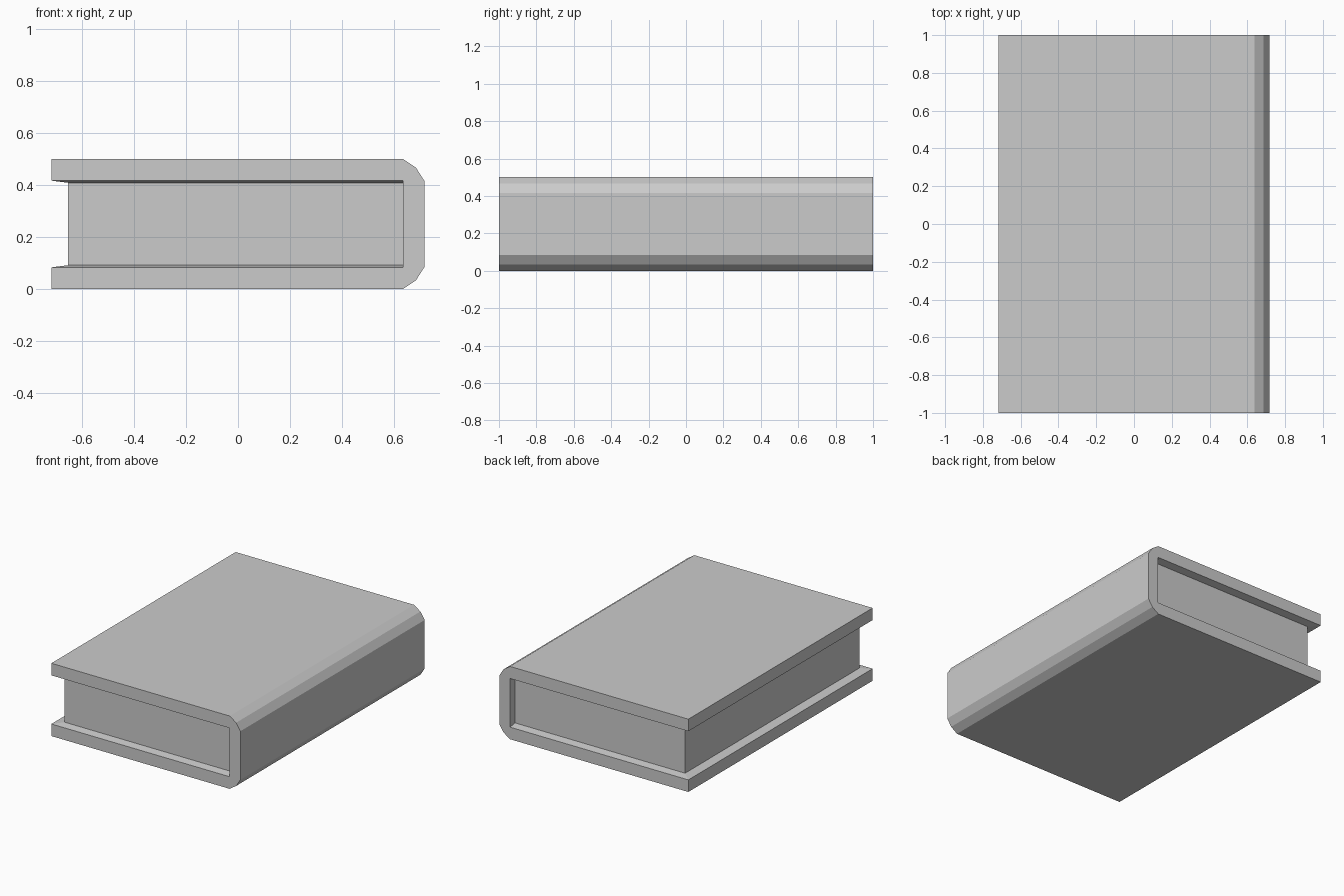
import bpy, bmesh
from math import copysign

if "Cube" in bpy.data.objects:
    bpy.data.objects.remove(bpy.data.objects["Cube"])

LEFT, RIGHT, INNER_X = -0.718, 0.718, 0.637   # cover extents and inner spine wall
PAGE_LEFT, PAGE_Y = -0.655, 0.945             # recessed page block


def finish(name, bm):
    bmesh.ops.recalc_face_normals(bm, faces=bm.faces[:])
    mesh = bpy.data.meshes.new(name)
    bm.to_mesh(mesh)
    bm.free()
    obj = bpy.data.objects.new(name, mesh)
    bpy.context.collection.objects.link(obj)
    return obj


# Cover: C-shaped profile with bevelled spine, mirrored about mid height
upper = [(LEFT, 0.417), (LEFT, 0.5), (INNER_X, 0.5), (0.686, 0.467), (RIGHT, 0.417)]
lower = [(x, 0.5 - z) for x, z in reversed(upper)]
profile = upper + lower + [(INNER_X, 0.083), (INNER_X, 0.417)]

bm = bmesh.new()
end = bm.faces.new([bm.verts.new((x, -1, z)) for x, z in profile])
new = bmesh.ops.extrude_face_region(bm, geom=[end], use_keep_orig=True)["geom"]
bmesh.ops.translate(bm, vec=(0, 2, 0), verts=[v for v in new if isinstance(v, bmesh.types.BMVert)])
bmesh.ops.recalc_face_normals(bm, faces=bm.faces[:])

# Inner board faces slope gently towards the pages
boards = [f for f in bm.faces
          if abs(f.normal.z) > 0.99 and 0.05 < f.calc_center_median().z < 0.45]
bmesh.ops.inset_individual(bm, faces=boards, thickness=0.03)
for f in boards:
    for v in f.verts:
        v.co.x = PAGE_LEFT if v.co.x < 0 else INNER_X + 0.012
        v.co.y = copysign(PAGE_Y, v.co.y)
        v.co.z = 0.409 if v.co.z > 0.25 else 0.091
finish("book_cover", bm)

# Page block: tucked slightly into both boards and the spine
bm = bmesh.new()
bmesh.ops.create_cube(bm, size=1)
page_right = INNER_X + 0.01
bmesh.ops.scale(bm, vec=(page_right - PAGE_LEFT, 2 * PAGE_Y, 0.326), verts=bm.verts[:])
bmesh.ops.translate(bm, vec=((page_right + PAGE_LEFT) / 2, 0, 0.25), verts=bm.verts[:])
finish("page_block", bm)
